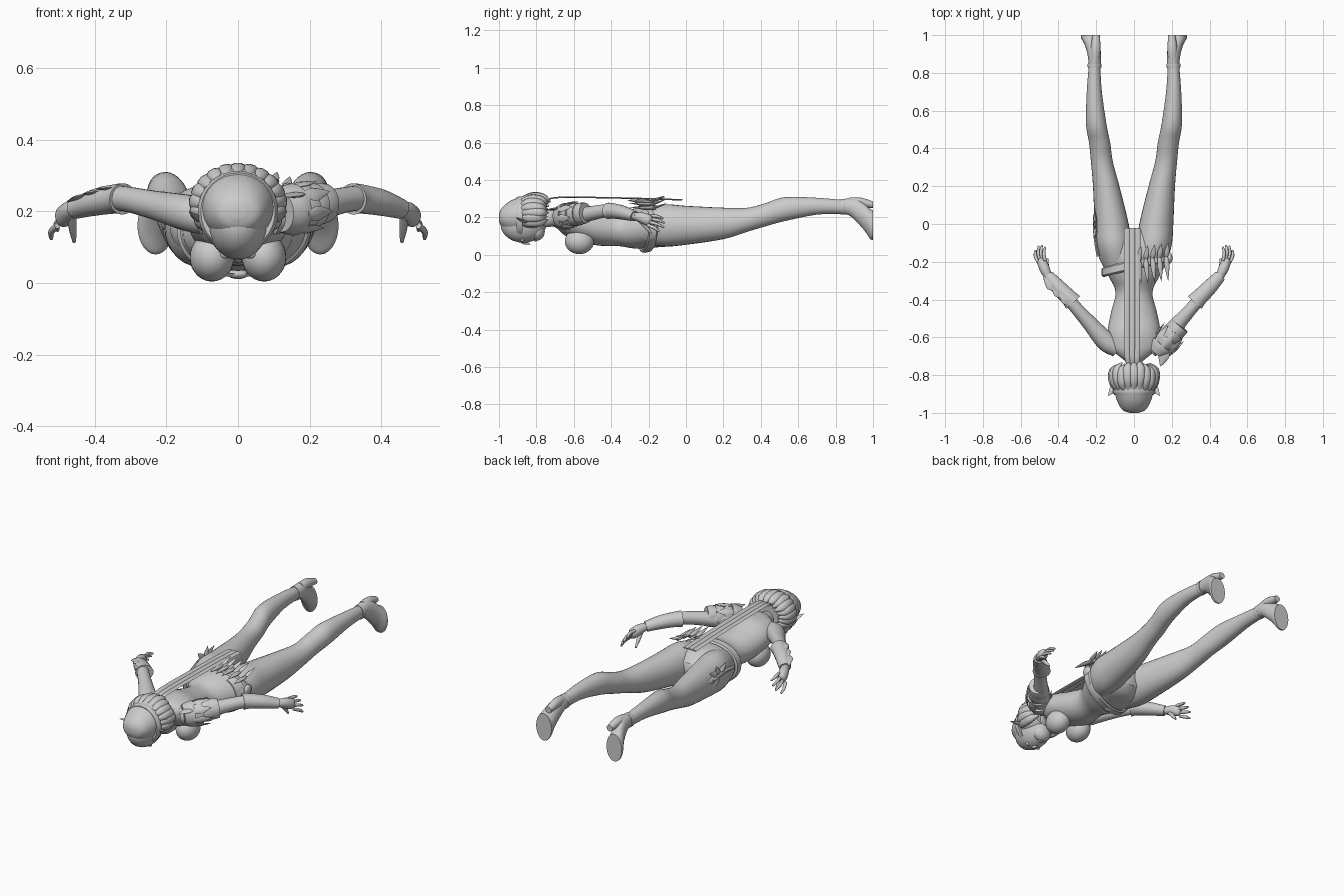
import bpy, math, random
from mathutils import Vector, Matrix

random.seed(4)


def add_mesh(name, verts, faces, angle=50):
    me = bpy.data.meshes.new(name)
    me.from_pydata(verts, [], faces)
    me.shade_smooth()
    me.set_sharp_from_angle(angle=math.radians(angle))
    ob = bpy.data.objects.new(name, me)
    bpy.context.collection.objects.link(ob)
    return ob


def spline(secs, sub):
    """Catmull-Rom through sections (x, y, z, r_side, r_up)."""
    out = []
    for i in range(len(secs) - 1):
        a, b, c, d = (secs[max(i - 1, 0)], secs[i], secs[i + 1], secs[min(i + 2, len(secs) - 1)])
        for k in range(sub):
            t = k / sub
            out.append([0.5 * (2 * q + (r - p) * t + (2 * p - 5 * q + 4 * r - s) * t * t
                        + (3 * q - p - 3 * r + s) * t ** 3) for p, q, r, s in zip(a, b, c, d)])
    return out + [list(secs[-1])]


def loft(name, secs, n=24, sub=5, up=(0, 0, 1), axis=None):
    """Skin elliptical rings along a path; axis fixes the ring normal."""
    pts = spline(secs, sub)
    verts, faces = [], []
    for i, p in enumerate(pts):
        a, b = pts[max(i - 1, 0)], pts[min(i + 1, len(pts) - 1)]
        t = Vector(axis) if axis else (Vector(b[:3]) - Vector(a[:3])).normalized()
        side = t.cross(Vector(up)).normalized()
        u = side.cross(t)
        for k in range(n):
            w = 2 * math.pi * k / n
            verts.append(Vector(p[:3]) + side * max(p[3], .0005) * math.cos(w)
                         + u * max(p[4], .0005) * math.sin(w))
    for i in range(len(pts) - 1):
        for k in range(n):
            m = (k + 1) % n
            faces.append((i * n + k, i * n + m, (i + 1) * n + m, (i + 1) * n + k))
    faces += [tuple(range(n))[::-1], tuple(range((len(pts) - 1) * n, len(pts) * n))]
    return add_mesh(name, verts, faces)


def ball(name, loc, radii, seg=28):
    bpy.ops.mesh.primitive_uv_sphere_add(segments=seg, ring_count=seg // 2, location=loc)
    ob = bpy.context.object
    ob.name = name
    ob.data.transform(Matrix.Diagonal((*radii, 1)))
    ob.data.shade_smooth()
    return ob


def leaf(name, p0, p1, w, t=.006, up=(0, 0, 1)):
    """Pointed blade from p0 to p1."""
    p0, p1 = Vector(p0), Vector(p1)
    prof = [(0, .5), (.35, 1), (.7, .6), (1, .02)]
    return loft(name, [(*p0.lerp(p1, f), w * k, t * k) for f, k in prof], 8, 3, up)


Y = (0, 1, 0)

# torso with neck
loft("torso", [(0, -.78, .185, .042, .045), (0, -.73, .195, .045, .045), (0, -.695, .2, .085, .055),
               (0, -.65, .185, .135, .08), (0, -.57, .17, .14, .098), (0, -.47, .145, .122, .095),
               (0, -.36, .135, .098, .088), (0, -.27, .142, .138, .108), (0, -.16, .152, .19, .112),
               (0, -.08, .15, .16, .1), (0, -.02, .15, .07, .06)], 36, 5, axis=Y)

# head, face details and hair
ball("head", (0, -.87, .165), (.084, .122, .1))
ball("jaw", (0, -.8, .125), (.055, .045, .05))
leaf("nose", (0, -.885, .075), (0, -.83, .055), .012, .012)
ball("lips", (0, -.805, .08), (.022, .009, .01), 12)
loft("hair_cap", [(0, -1, .2, .02, .02), (0, -.985, .2, .06, .05), (0, -.94, .205, .088, .083),
                  (0, -.87, .215, .108, .1), (0, -.81, .225, .12, .1), (0, -.76, .225, .085, .075)],
     32, 5, axis=Y)
loft("headband", [(0, -.905, .2, .104, .108), (0, -.89, .2, .112, .113), (0, -.875, .2, .112, .113)],
     32, 3, axis=Y)
for i in range(15):
    w = math.radians(-30 + 240 * i / 14)
    c, s = math.cos(w), math.sin(w)
    j = random.uniform(-.012, .012)
    loft("hair_lock", [(.095 * c, -.88, .215 + .085 * s, .012, .01),
                       (.118 * c, -.83 + j, .22 + .1 * s, .024, .016),
                       (.115 * c, -.77 + j, .22 + .09 * s, .024, .018),
                       (.08 * c, -.735 + j, .22 + .065 * s, .004, .004)], 10, 4, (c, 0, s))

for s in (1, -1):
    tag = "left" if s == 1 else "right"

    def mir(secs):
        return [(s * q[0], *q[1:]) for q in secs]

    ball(tag + "_eye", (s * .034, -.875, .08), (.016, .01, .012), 14)
    leaf(tag + "_ear", (s * .085, -.84, .165), (s * .137, -.91, .2), .022, .008)
    ball(tag + "_breast", (s * .073, -.57, .072), (.062, .078, .068))

    # leg
    loft(tag + "_leg", mir([(.085, -.24, .15, .07, .085), (.105, -.12, .157, .093, .112),
                            (.118, 0, .158, .09, .104), (.147, .2, .168, .07, .084),
                            (.17, .33, .188, .058, .064), (.182, .43, .216, .056, .062),
                            (.2, .53, .245, .054, .064), (.21, .7, .26, .04, .045),
                            (.209, .84, .256, .03, .037)]), 28, 5, axis=Y)
    # high heeled shoe
    loft(tag + "_shoe", mir([(.208, .82, .256, .031, .037), (.208, .87, .257, .034, .045),
                             (.213, .915, .235, .037, .062), (.222, .955, .2, .042, .072),
                             (.23, .985, .165, .05, .08), (.23, 1, .16, .05, .08)]), 28, 5, axis=Y)
    loft(tag + "_heel", mir([(.205, .87, .275, .025, .03), (.203, .93, .28, .026, .027),
                             (.2, 1, .268, .019, .018)]), 16, 4, axis=Y)
    loft(tag + "_ankle_strap", mir([(.209, .825, .257, .035, .041), (.209, .84, .257, .037, .042),
                                    (.209, .85, .257, .035, .042)]), 24, 2, axis=Y)

    # arm
    loft(tag + "_arm", mir([(.09, -.66, .185, .045, .05), (.15, -.62, .198, .052, .05),
                            (.235, -.525, .218, .04, .04), (.315, -.435, .235, .033, .035),
                            (.365, -.375, .235, .036, .035), (.43, -.305, .215, .026, .025),
                            (.462, -.265, .205, .023, .02)]), 22, 5)
    loft(tag + "_bracer", mir([(.322, -.415, .235, .05, .044), (.345, -.39, .235, .044, .041),
                               (.4, -.335, .225, .04, .037), (.455, -.275, .207, .032, .028)]), 20, 4)
    # hand
    loft(tag + "_palm", mir([(.455, -.275, .207, .022, .02), (.472, -.24, .2, .027, .028),
                             (.488, -.2, .185, .025, .03), (.493, -.185, .18, .012, .02)]), 16, 4)
    for k, length in enumerate((.072, .085, .085, .065)):
        f = k / 3 - .5
        x, y, z = .488 + .034 * f, -.2 - .012 * f, .185 - .05 * f
        loft(tag + "_finger", mir([(x, y, z, .009, .009),
                                   (x + .012 + .01 * f, y + length * .55, z - .01 - .012 * f, .009, .009),
                                   (x + .008 + .018 * f, y + length, z - .026 - .02 * f, .005, .005)]), 8, 3)
    loft(tag + "_thumb", mir([(.465, -.25, .19, .013, .013), (.462, -.215, .15, .011, .011),
                              (.458, -.185, .115, .005, .005)]), 8, 3)

# pointed guard on the right forearm
for k in range(3):
    leaf("bracer_plate", (-.33 - .04 * k, -.42 + .04 * k, .268 - .01 * k),
         (-.4 - .04 * k, -.35 + .035 * k, .262 - .018 * k), .035, .008)

# layered left shoulder guard with feathers
for k in range(4):
    x, y, z = .118 + .03 * k, -.68 + .034 * k, .2 + .006 * k
    loft("shoulder_plate", [(x, y, z, .05, .058), (x + .022, y + .025, z + .004, .066 - .004 * k, .07 - .004 * k),
                            (x + .036, y + .041, z + .006, .07 - .006 * k, .073 - .006 * k)], 20, 3)
for k in range(6):
    w = math.radians(-60 + 48 * k)
    d = Vector((.72 * math.cos(w), -.7 * math.cos(w), math.sin(w)))
    p = Vector((.15, -.645, .205)) + d * .065
    leaf("shoulder_feather", p, p + Vector((.065, .075, .01)) + d * .006, .022, .007, d)
leaf("shoulder_point", (.17, -.66, .25), (.14, -.755, .24), .03, .008)

# long ribbons down the back
for x in (-.038, -.01, .018):
    loft("back_ribbon", [(x * .75, -.74, .295, .012, .004), (x, -.66, .308, .014, .004),
                         (x, -.3, .303, .015, .004), (x, -.02, .294, .016, .004)], 8, 4)

# tilted belt around the hips
belt_v, belt_f, n = [], [], 48
for k in range(n):
    w = 2 * math.pi * k / n
    c, q = math.cos(w), math.sin(w)
    for off, grow in ((-.026, 0), (-.018, .01), (.018, .01), (.026, 0)):
        r = .174 + .013 * c + grow
        belt_v.append((r * c, -.215 + .04 * c + off, .148 + (.122 + grow) * q))
    for j in range(3):
        a, b = k * 4 + j, (k + 1) % n * 4 + j
        belt_f.append((a, a + 1, b + 1, b))
add_mesh("hip_belt", belt_v, belt_f)
ball("belt_buckle", (0, -.22, .025), (.03, .025, .014), 16)

# spiked fringe over the left hip
for k in range(5):
    x = .025 + .036 * k
    z = .285 - 1.6 * max(x - .06, 0) ** 2 * 2
    y = -.2 + .12 * x
    leaf("fringe_tassel", (x, y + .02, z), (x + .012, y - .12, z + .008), .014, .01)
    leaf("fringe_spike", (x, y, z), (x + .012, y + .08, z + .03), .014, .006)
ball("fringe_jewel", (.19, -.18, .18), (.014, .03, .03), 14)

# leaf ornament on the right hip
for k, (dy, dz) in enumerate(((.1, .0), (.08, .05), (.03, .07), (-.05, .06), (.06, -.05))):
    leaf("hip_leaf", (-.202, -.02, .19), (-.208, -.02 + dy * 1.2, .19 + dz), .02, .01, (-1, 0, .2))
loft("hip_cord", [(-.19, -.17, .18, .012, .008), (-.207, -.06, .2, .012, .008),
                  (-.212, .05, .19, .008, .006)], 8, 4, (-1, 0, 0))
